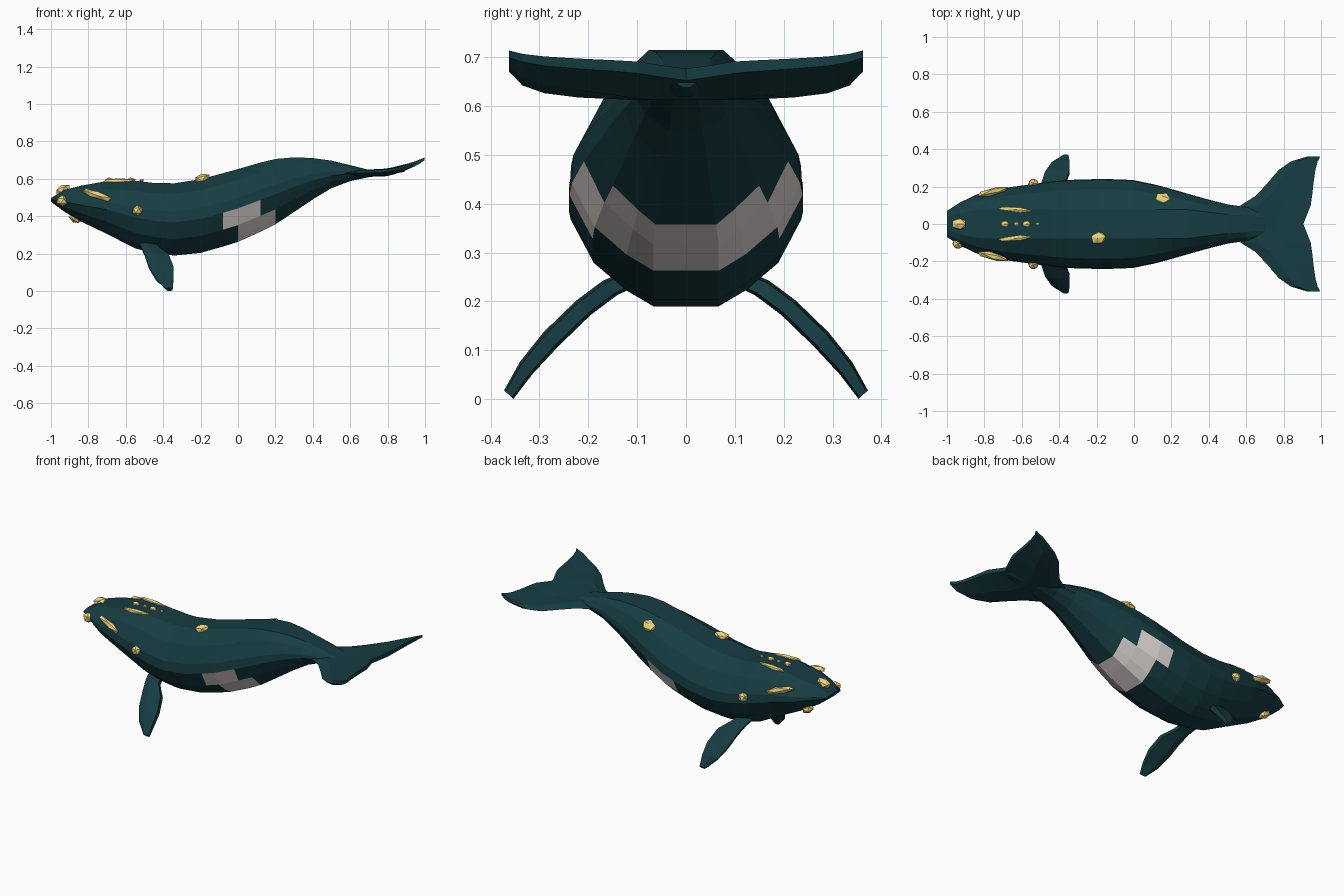
import bpy, bmesh, math
from mathutils import Vector, Euler

if "Cube" in bpy.data.objects:
    bpy.data.objects.remove(bpy.data.objects["Cube"])


def material(name, rgb):
    m = bpy.data.materials.new(name)
    m.diffuse_color = (*rgb, 1)
    m.use_nodes = True
    m.node_tree.nodes["Principled BSDF"].inputs["Base Color"].default_value = m.diffuse_color
    return m


SKIN = material("skin", (0.008, 0.046, 0.055))
PALE = material("pale_patch", (0.75, 0.70, 0.68))
GOLD = material("callosity_gold", (0.85, 0.68, 0.22))


def loft(name, rings, mats, pick=None):
    """Skin closed rings of points; pick(i, j) chooses the material slot."""
    bm = bmesh.new()
    vs = [[bm.verts.new(p) for p in r] for r in rings]
    n = len(rings[0])
    for i in range(len(rings) - 1):
        for j in range(n):
            k = (j + 1) % n
            f = bm.faces.new((vs[i][j], vs[i][k], vs[i + 1][k], vs[i + 1][j]))
            f.material_index = pick(i, j) if pick else 0
    bm.faces.new(vs[0])
    bm.faces.new(vs[-1])
    bmesh.ops.recalc_face_normals(bm, faces=bm.faces)
    me = bpy.data.meshes.new(name)
    bm.to_mesh(me)
    bm.free()
    for m in mats:
        me.materials.append(m)
    ob = bpy.data.objects.new(name, me)
    bpy.context.collection.objects.link(ob)
    return ob


# Body: x, half width, bottom z, top z
STATIONS = [
    (-1.0, .07, .478, .497), (-.93, .115, .425, .54), (-.84, .158, .372, .563),
    (-.7, .192, .305, .588), (-.55, .212, .228, .59), (-.45, .226, .202, .578),
    (-.34, .236, .19, .576), (-.2, .24, .204, .598), (-.08, .239, .238, .63),
    (0, .234, .263, .652), (.12, .209, .317, .687), (.2, .187, .357, .706),
    (.3, .158, .423, .715), (.4, .13, .49, .711), (.5, .105, .55, .697),
    (.6, .09, .588, .673), (.7, .075, .609, .648), (.8, .055, .62, .649),
    (.89, .02, .638, .662)]


def body_ring(x, w, b, t):
    half = [(min(.067, .33 * w), 0), (.52 * w, .085), (.8 * w, .23), (w, .46),
            (.985 * w, .61), (.77 * w, .85), (min(.078, .48 * w), 1)]
    pts = [(x, y, b + (t - b) * f) for y, f in half]
    return pts + [(x, -y, z) for _, y, z in reversed(pts)]


def belly(i, j):
    x = STATIONS[i][0]
    low = j in (13, 0, 1, 11, 12) and 0 <= x < .2
    high = j in (2, 10) and -.08 <= x < .12
    return 1 if low or high else 0


loft("body", [body_ring(*s) for s in STATIONS], [SKIN, PALE], belly)


# Tail flukes: spanwise stations (y, leading x, trailing x, thickness)
def fluke_z(x):
    return .648 + max(0, x - .76) ** 1.7 * .76


half = [(0, .56, .905, .03), (.05, .56, .925, .03), (.10, .57, .945, .03),
        (.15, .65, .952, .028), (.22, .715, .96, .026), (.29, .775, .97, .024),
        (.335, .84, .982, .021), (.362, .93, .997, .018)]
span = [(-y, a, b, t) for y, a, b, t in reversed(half[1:])] + half
rings = []
for y, a, b, t in span:
    xs = [a + (b - a) * f for f in (.25, .6, 1)]
    top = [(x, y, fluke_z(x)) for x in xs]
    low = [(x, y, fluke_z(x) - t * k) for x, k in zip(xs, (1.2, 1.2, .8))]
    rings.append([(a, y, fluke_z(a) - t * .6)] + top + low[::-1])
loft("tail_flukes", rings, [SKIN])

# Flippers: y, z, leading x, trailing x, thickness
FLIP = [(.10, .252, -.53, -.44, .04), (.155, .228, -.515, -.425, .042),
        (.21, .187, -.497, -.37, .042), (.277, .122, -.475, -.345, .042),
        (.327, .064, -.44, -.345, .036), (.363, .009, -.385, -.35, .026)]
for side, label in ((1, "left"), (-1, "right")):
    rings = []
    for y, z, a, b, t in FLIP:
        n = Vector((0, .72, .69)) * t / 2
        c = [Vector((a + (b - a) * f, y, z)) for f in (0, .35, 1)]
        ring = [c[0] + n * .3, c[1] + n, c[2] + n * .7,
                c[2] - n * .7, c[1] - n, c[0] - n * .3]
        rings.append([(p.x, side * p.y, max(p.z, 0)) for p in ring])
    loft("flipper_" + label, rings, [SKIN])


def callosity(name, loc, size, rot=(0, 0, 0)):
    bpy.ops.mesh.primitive_ico_sphere_add(subdivisions=1, radius=1, location=loc,
                                          rotation=[math.radians(r) for r in rot])
    ob = bpy.context.object
    ob.name = name
    ob.scale = size
    ob.data.materials.append(GOLD)


# Single callosities on nose, chin and back
callosity("nose_callosity", (-.935, 0, .542), (.046, .033, .026), (0, -20, 0))
callosity("lip_callosity", (-.94, -.105, .482), (.034, .03, .031))
callosity("chin_callosity", (-.87, .06, .388), (.04, .035, .024), (0, 30, 0))
callosity("back_callosity_a", (-.19, -.075, .602), (.046, .036, .026), (0, -12, 15))
callosity("back_callosity_b", (.155, .135, .65), (.048, .036, .028), (-30, -12, -10))

# Row along the crown
for i, (x, s) in enumerate(((-.69, .025), (-.63, .014), (-.575, .025), (-.515, .013))):
    callosity(f"crown_callosity_{i}", (x, 0, .592), (s, s * .75, s * .6))

# Mirrored callosities: eye bumps, brow strips, crown strips
for s in (1, -1):
    callosity("eye_callosity", (-.538, s * .217, .43), (.03, .027, .03))
    callosity("brow_callosity", (-.755, s * .172, .514), (.095, .02, .024),
              (s * -35, 17, s * 13))
    callosity("crown_strip", (-.635, s * .077, .589), (.1, .015, .014), (0, 0, s * -5))
